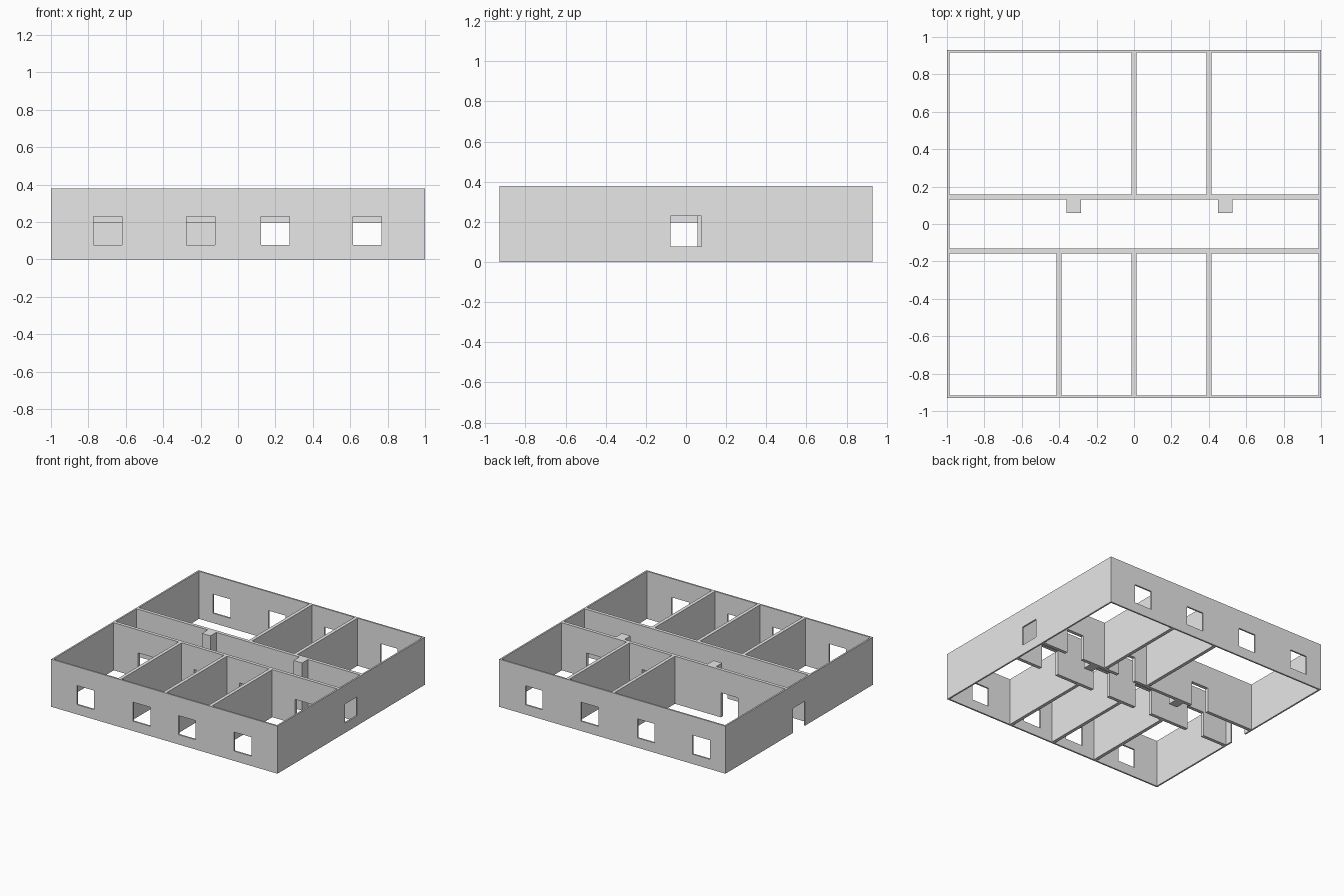
import bpy
import bmesh
from mathutils import Matrix, Vector

cube = bpy.data.objects.get("Cube")
if cube:
    bpy.data.objects.remove(cube, do_unlink=True)

# Overall sizes
HALF_X, HALF_Y, HEIGHT = 1.0, 0.93, 0.38
OUTER, INNER = 0.013, 0.027
CORRIDOR_Y = 0.145          # centre line of both corridor walls
OPENING = 0.153             # width of windows and doors
WINDOW, DOOR = (0.078, 0.23), (0.0, 0.196)

plaster = bpy.data.materials.new("plaster_grey")
plaster.use_nodes = True
plaster.diffuse_color = (0.8, 0.8, 0.8, 1)
plaster.node_tree.nodes["Principled BSDF"].inputs["Base Color"].default_value = (0.8, 0.8, 0.8, 1)


def wall(name, axis, start, end, centre, thickness, openings=(), span=(0, 0)):
    """Upright wall along x or y; openings are centre positions sharing a z span."""
    holes = [(c - OPENING / 2, c + OPENING / 2) for c in openings]
    us = sorted({start, end, *[edge for hole in holes for edge in hole]})
    zs = sorted({0.0, HEIGHT, *span})
    along, across = (Vector((1, 0, 0)), Vector((0, 1, 0)))
    if axis == "y":
        along, across = across, along
    bm = bmesh.new()
    # Panel of cells, leaving the openings empty
    for u0, u1 in zip(us, us[1:]):
        for z0, z1 in zip(zs, zs[1:]):
            u, z = (u0 + u1) / 2, (z0 + z1) / 2
            if span[0] < z < span[1] and any(a < u < b for a, b in holes):
                continue
            bm.faces.new([bm.verts.new(along * a + across * (centre - thickness / 2) + Vector((0, 0, b)))
                          for a, b in ((u0, z0), (u1, z0), (u1, z1), (u0, z1))])
    bmesh.ops.remove_doubles(bm, verts=bm.verts, dist=1e-5)
    # Give the panel its thickness
    grown = bmesh.ops.extrude_face_region(bm, geom=bm.faces[:], use_keep_orig=True)
    moved = [v for v in grown["geom"] if isinstance(v, bmesh.types.BMVert)]
    bmesh.ops.translate(bm, verts=moved, vec=across * thickness)
    finish(name, bm)


def box(name, x0, x1, y0, y1):
    bm = bmesh.new()
    size = Matrix.Diagonal((x1 - x0, y1 - y0, HEIGHT, 1))
    place = Matrix.Translation(((x0 + x1) / 2, (y0 + y1) / 2, HEIGHT / 2))
    bmesh.ops.create_cube(bm, size=1, matrix=place @ size)
    finish(name, bm)


def finish(name, bm):
    bmesh.ops.recalc_face_normals(bm, faces=bm.faces)
    mesh = bpy.data.meshes.new(name)
    bm.to_mesh(mesh)
    bm.free()
    mesh.materials.append(plaster)
    bpy.context.collection.objects.link(bpy.data.objects.new(name, mesh))


# Outer walls
edge_x, edge_y = HALF_X - OUTER / 2, HALF_Y - OUTER / 2
in_x, in_y = HALF_X - OUTER, HALF_Y - OUTER
front_rooms = (-0.697, -0.2, 0.2, 0.692)
wall("front_wall", "x", -HALF_X, HALF_X, -edge_y, OUTER, front_rooms, WINDOW)
wall("back_wall", "x", -HALF_X, HALF_X, edge_y, OUTER, (-0.787, -0.297, 0.2, 0.692), WINDOW)
wall("window_end_wall", "y", -in_y, in_y, edge_x, OUTER, (0,), WINDOW)
wall("entrance_end_wall", "y", -in_y, in_y, -edge_x, OUTER, (0,), DOOR)

# Corridor walls with a door to every room
wall("front_corridor_wall", "x", -in_x, in_x, -CORRIDOR_Y, INNER, front_rooms, DOOR)
wall("back_corridor_wall", "x", -in_x, in_x, CORRIDOR_Y, INNER, (-0.495, 0.2, 0.692), DOOR)

# Partitions between rooms
room_edge = CORRIDOR_Y + INNER / 2
for i, x in enumerate((-0.4, 0, 0.4)):
    wall(f"front_partition_{i + 1}", "y", -in_y, -room_edge, x, INNER)
for i, x in enumerate((0, 0.4)):
    wall(f"back_partition_{i + 1}", "y", room_edge, in_y, x, INNER)

# Corridor pillars
for i, x in enumerate((-0.36, 0.45)):
    box(f"corridor_pillar_{i + 1}", x, x + 0.076, 0.058, CORRIDOR_Y - INNER / 2)
